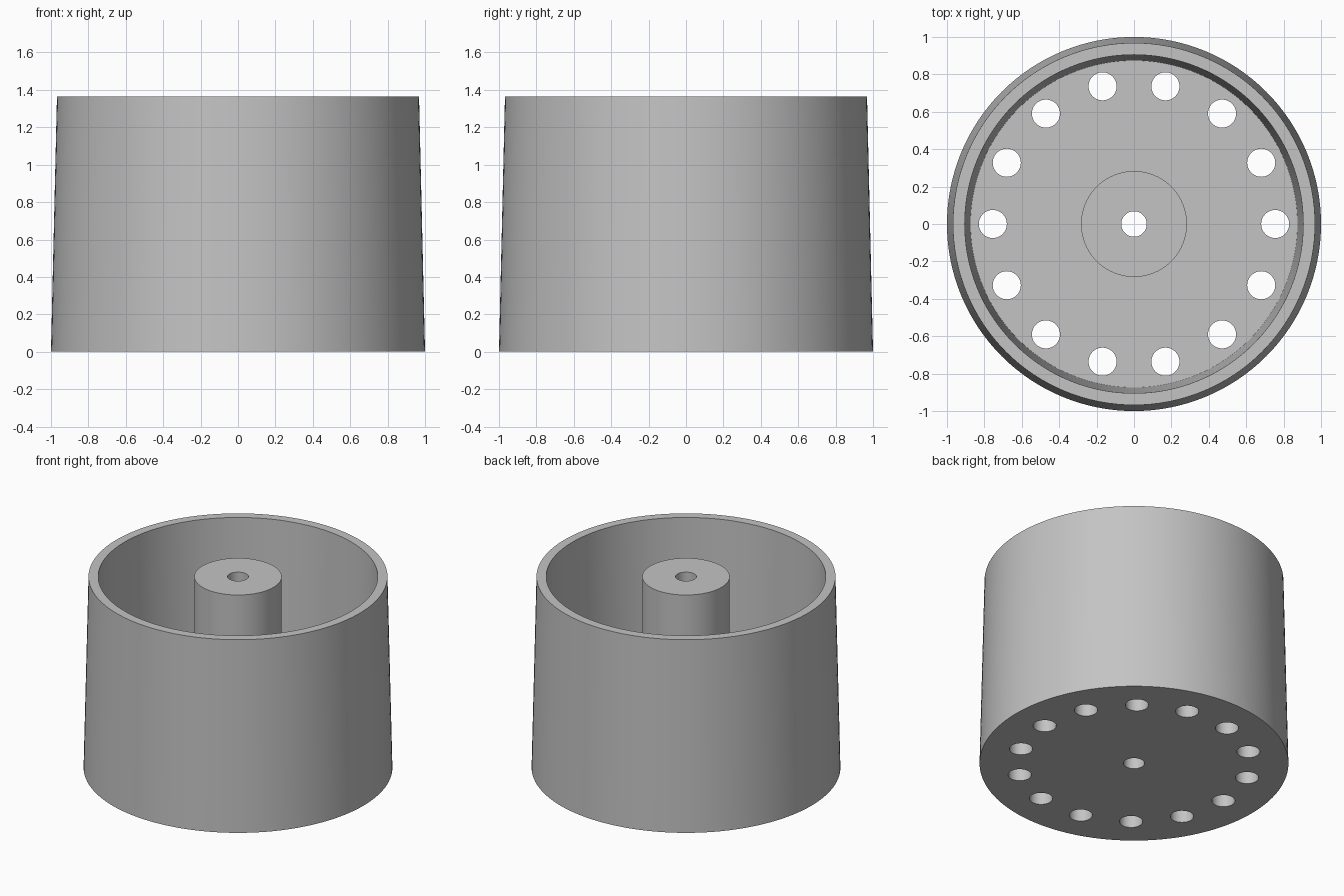
import bpy
import bmesh
import math
from mathutils import Matrix, Vector

cube = bpy.data.objects.get("Cube")
if cube:
    bpy.data.objects.remove(cube, do_unlink=True)

HEIGHT = 1.365
FLOOR = 0.1
POST_R, BORE_R = 0.283, 0.068
HOLES, HOLE_RING, HOLE_R = 14, 0.755, 0.075
SEGMENTS = 128

grey = bpy.data.materials.new("plain grey")
grey.use_nodes = True
colour = (0.55, 0.55, 0.55, 1)
grey.diffuse_color = colour
grey.node_tree.nodes["Principled BSDF"].inputs["Base Color"].default_value = colour


def add_object(name, bm):
    bmesh.ops.recalc_face_normals(bm, faces=bm.faces)
    mesh = bpy.data.meshes.new(name)
    bm.to_mesh(mesh)
    bm.free()
    mesh.materials.append(grey)
    obj = bpy.data.objects.new(name, mesh)
    bpy.context.collection.objects.link(obj)
    return obj


def lathe(name, profile):
    """Turn a closed (radius, height) profile around the z axis."""
    bm = bmesh.new()
    verts = [bm.verts.new((r, 0, z)) for r, z in profile]
    edges = [bm.edges.new((a, b)) for a, b in zip(verts, verts[1:] + verts[:1])]
    bmesh.ops.spin(bm, geom=verts + edges, cent=(0, 0, 0), axis=(0, 0, 1),
                   angle=math.tau, steps=SEGMENTS, use_merge=False)
    bmesh.ops.remove_doubles(bm, verts=bm.verts, dist=0.0001)
    return add_object(name, bm)


# Tapered cup with floor and bored centre post, turned as one solid
cup = lathe("cup_with_centre_post", [
    (BORE_R, 0), (1, 0), (0.968, HEIGHT), (0.905, HEIGHT),
    (0.874, FLOOR), (POST_R, FLOOR), (POST_R, HEIGHT), (BORE_R, HEIGHT)])

# Ring of drain holes through the floor
bm = bmesh.new()
for i in range(HOLES):
    spot = Matrix.Rotation(math.tau * i / HOLES, 4, "Z") @ Vector((HOLE_RING, 0, FLOOR / 2))
    bmesh.ops.create_cone(bm, cap_ends=True, segments=48, radius1=HOLE_R, radius2=HOLE_R,
                          depth=FLOOR * 2, matrix=Matrix.Translation(spot))
cutter = add_object("drain_hole_cutter", bm)
cutter.hide_render = True

cut = cup.modifiers.new("drain holes", "BOOLEAN")
cut.operation = "DIFFERENCE"
cut.solver = "EXACT"
cut.object = cutter

bpy.ops.object.select_all(action="DESELECT")
cup.select_set(True)
bpy.context.view_layer.objects.active = cup
bpy.ops.object.modifier_apply(modifier=cut.name)
bpy.data.objects.remove(cutter, do_unlink=True)
bpy.ops.object.shade_smooth_by_angle(angle=math.radians(30))
